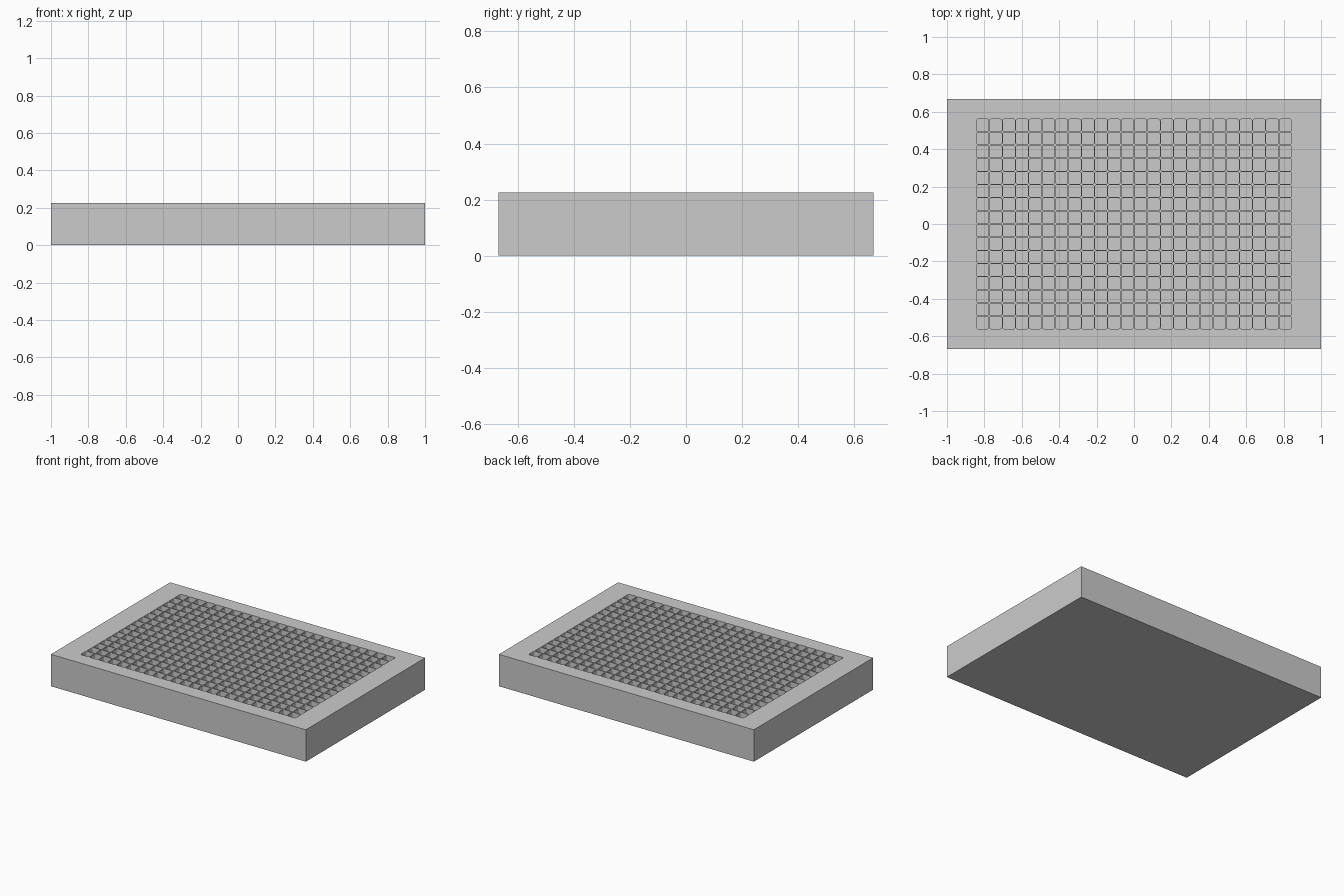
import bpy
import bmesh
import math

cube = bpy.data.objects.get("Cube")
if cube:
    bpy.data.objects.remove(cube, do_unlink=True)

# Overall plate and well sizes
HALF_X, HALF_Y, HEIGHT = 1.0, 0.668, 0.226
COLS, ROWS, PITCH = 24, 16, 0.0704
WELL_HALF, CORNER_R, FLOOR_Z = 0.0324, 0.008, 0.045
ARC_STEPS = 4

grey = bpy.data.materials.new("plastic grey")
grey.use_nodes = True
colour = (0.6, 0.6, 0.6, 1.0)
grey.diffuse_color = colour
grey.node_tree.nodes["Principled BSDF"].inputs["Base Color"].default_value = colour


def grid_lines(count, half):
    """Cell borders; the outermost cells reach the plate edge."""
    inner = [(i - count / 2) * PITCH for i in range(1, count)]
    return [-half] + inner + [half]


def corner_arcs(bm, cx, cy, z):
    """Four rounded corners of a square, counter-clockwise."""
    inset = WELL_HALF - CORNER_R
    arcs = []
    for k, (sx, sy) in enumerate([(1, 1), (-1, 1), (-1, -1), (1, -1)]):
        angles = [(k + s / ARC_STEPS) * math.pi / 2 for s in range(ARC_STEPS + 1)]
        arcs.append([bm.verts.new((cx + sx * inset + CORNER_R * math.cos(a),
                                   cy + sy * inset + CORNER_R * math.sin(a), z))
                     for a in angles])
    return arcs


def add_well(bm, cx, cy, corners):
    top = corner_arcs(bm, cx, cy, HEIGHT)
    low = corner_arcs(bm, cx, cy, FLOOR_Z)
    # Deck around the opening
    for k in range(4):
        nxt = (k + 1) % 4
        for a, b in zip(top[k], top[k][1:]):
            bm.faces.new((corners[k], b, a))
        bm.faces.new((corners[k], corners[nxt], top[nxt][0], top[k][-1]))
    # Well walls and floor
    rim, base = sum(top, []), sum(low, [])
    for i in range(len(rim)):
        j = (i + 1) % len(rim)
        bm.faces.new((rim[i], rim[j], base[j], base[i]))
    bm.faces.new(base)


bm = bmesh.new()
xs, ys = grid_lines(COLS, HALF_X), grid_lines(ROWS, HALF_Y)
nodes = [[bm.verts.new((x, y, HEIGHT)) for y in ys] for x in xs]

# Wells
for i in range(COLS):
    for j in range(ROWS):
        cx = (i - (COLS - 1) / 2) * PITCH
        cy = (j - (ROWS - 1) / 2) * PITCH
        add_well(bm, cx, cy, (nodes[i + 1][j + 1], nodes[i][j + 1],
                              nodes[i][j], nodes[i + 1][j]))

# Outer side walls and flat underside
border = [e for e in bm.edges if e.is_boundary]
skirt = bmesh.ops.extrude_edge_only(bm, edges=border)["geom"]
for v in skirt:
    if isinstance(v, bmesh.types.BMVert):
        v.co.z = 0.0
lower = [e for e in skirt if isinstance(e, bmesh.types.BMEdge) and e.is_boundary]
bmesh.ops.contextual_create(bm, geom=lower)
bmesh.ops.recalc_face_normals(bm, faces=bm.faces)

mesh = bpy.data.meshes.new("well_plate")
bm.to_mesh(mesh)
bm.free()
mesh.materials.append(grey)
plate = bpy.data.objects.new("well_plate", mesh)
bpy.context.collection.objects.link(plate)

# Smooth only the small rounded well corners
bpy.ops.object.select_all(action="DESELECT")
plate.select_set(True)
bpy.context.view_layer.objects.active = plate
bpy.ops.object.shade_smooth_by_angle(angle=math.radians(30))
